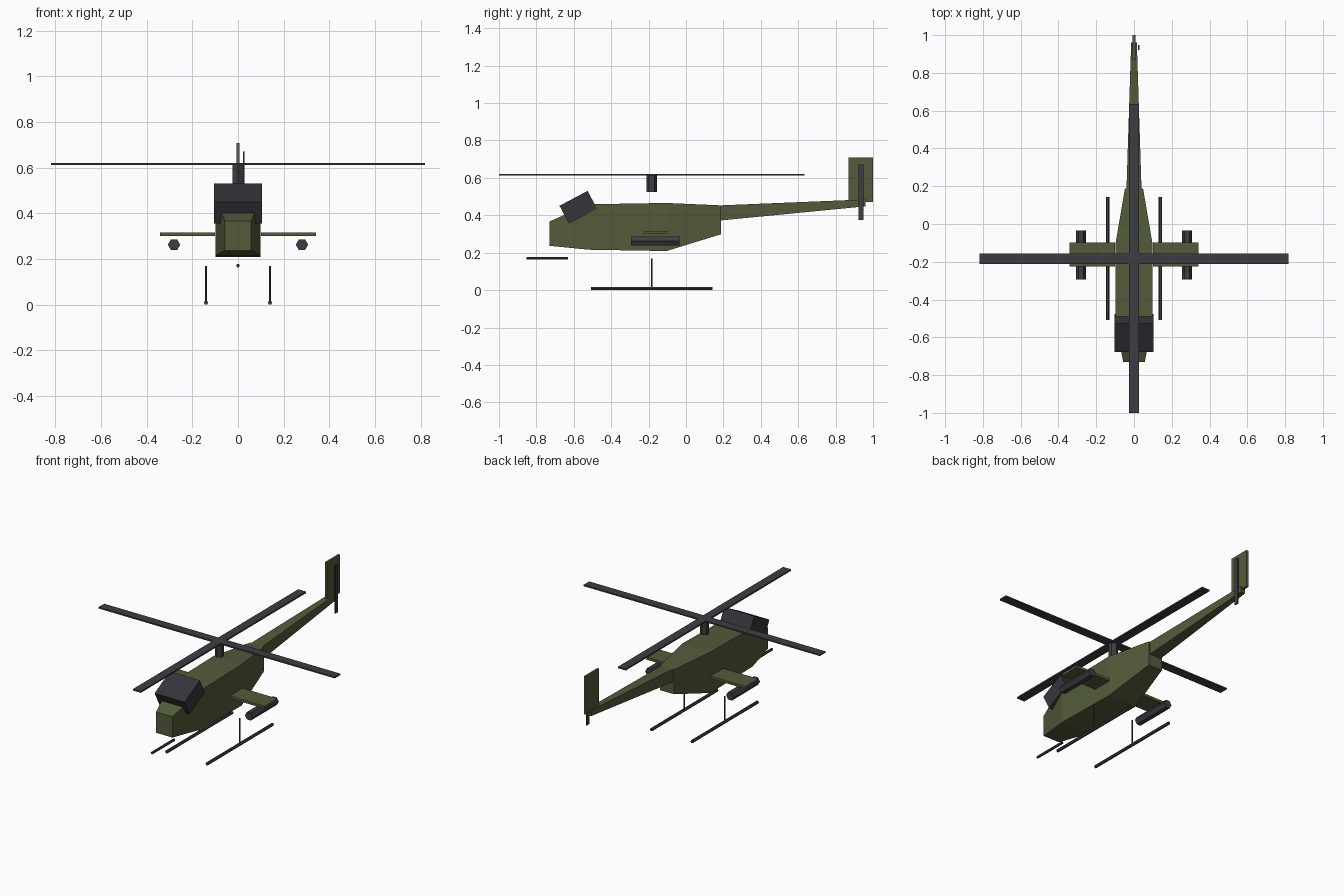
import bpy
import bmesh
from math import sin, cos, pi, radians
from mathutils import Vector, Matrix

cube = bpy.data.objects.get("Cube")
if cube:
    bpy.data.objects.remove(cube)


def material(name, color):
    mat = bpy.data.materials.new(name)
    mat.use_nodes = True
    mat.diffuse_color = (*color, 1)
    bsdf = next(n for n in mat.node_tree.nodes if n.type == 'BSDF_PRINCIPLED')
    bsdf.inputs["Base Color"].default_value = (*color, 1)
    bsdf.inputs["Roughness"].default_value = 0.8
    return mat


GREEN = material("olive green", (0.085, 0.105, 0.042))
DARK = material("dark grey", (0.046, 0.046, 0.055))
GLASS = material("canopy black", (0.036, 0.036, 0.042))


def finish(name, bm, mat):
    bmesh.ops.recalc_face_normals(bm, faces=bm.faces)
    mesh = bpy.data.meshes.new(name)
    bm.to_mesh(mesh)
    bm.free()
    mesh.materials.append(mat)
    obj = bpy.data.objects.new(name, mesh)
    bpy.context.collection.objects.link(obj)
    return obj


def loft(name, rings, mat):
    """Skin a row of equal-sized point rings and cap both ends."""
    bm = bmesh.new()
    rows = [[bm.verts.new(p) for p in ring] for ring in rings]
    n = len(rows[0])
    for a, b in zip(rows, rows[1:]):
        for i in range(n):
            j = (i + 1) % n
            bm.faces.new((a[i], a[j], b[j], b[i]))
    bm.faces.new(rows[0])
    bm.faces.new(rows[-1])
    return finish(name, bm, mat)


def section(y, half, low, high):
    return [(-half, y, low), (half, y, low), (half, y, high), (-half, y, high)]


def box(name, center, size, mat, tilt=0):
    bm = bmesh.new()
    bmesh.ops.create_cube(bm, size=1, matrix=Matrix.Translation(center)
                          @ Matrix.Rotation(radians(tilt), 4, 'X')
                          @ Matrix.Diagonal((*size, 1)))
    return finish(name, bm, mat)


def hex_rod(name, start, end, radius, mat, u, v):
    """Six-sided rod with its corners pointing along u."""
    ring = [Vector(u) * cos(i * pi / 3) * radius
            + Vector(v) * sin(i * pi / 3) * radius for i in range(6)]
    return loft(name, [[Vector(p) + r for r in ring] for p in (start, end)], mat)


X, Y, Z = (1, 0, 0), (0, 1, 0), (0, 0, 1)

# Body and tail
loft("fuselage", [section(-0.73, 0.057, 0.237, 0.367),
                  section(-0.52, 0.098, 0.216, 0.459),
                  section(-0.104, 0.098, 0.209, 0.466),
                  section(0.188, 0.048, 0.299, 0.453)], GREEN)
loft("tail_boom", [section(0.18, 0.04, 0.372, 0.453),
                   section(0.961, 0.015, 0.448, 0.485)], GREEN)
box("tail_fin", (0, 0.934, 0.589), (0.014, 0.132, 0.238), GREEN)
box("canopy", (0, -0.576, 0.443), (0.208, 0.17, 0.108), GLASS, tilt=28)

# Rotors
MAST_Y = -0.183
hex_rod("rotor_mast", (0, MAST_Y, 0.525), (0, MAST_Y, 0.617), 0.027, DARK, Y, X)
box("rotor_blade_across", (0, MAST_Y, 0.617), (1.635, 0.055, 0.009), DARK)
box("rotor_blade_along", (0, MAST_Y, 0.617), (0.055, 1.635, 0.009), DARK)
box("tail_rotor_blade", (0.026, 0.935, 0.523), (0.007, 0.027, 0.297), DARK)

# Nose gun
hex_rod("nose_gun", (0, -0.852, 0.171), (0, -0.632, 0.171), 0.008, DARK, X, Z)

# Stub wings, pods and landing skids on both sides
for side, s in (("left", 1), ("right", -1)):
    box(side + "_wing", (s * 0.221, -0.162, 0.309), (0.242, 0.126, 0.016), GREEN)
    hex_rod(side + "_pod", (s * 0.28, -0.293, 0.263), (s * 0.28, -0.035, 0.263),
            0.027, DARK, X, Z)
    hex_rod(side + "_skid", (s * 0.14, -0.508, 0.009), (s * 0.14, 0.142, 0.009),
            0.0095, DARK, X, Z)
    hex_rod(side + "_strut", (s * 0.14, MAST_Y, 0.012), (s * 0.14, MAST_Y, 0.17),
            0.005, DARK, Y, X)
